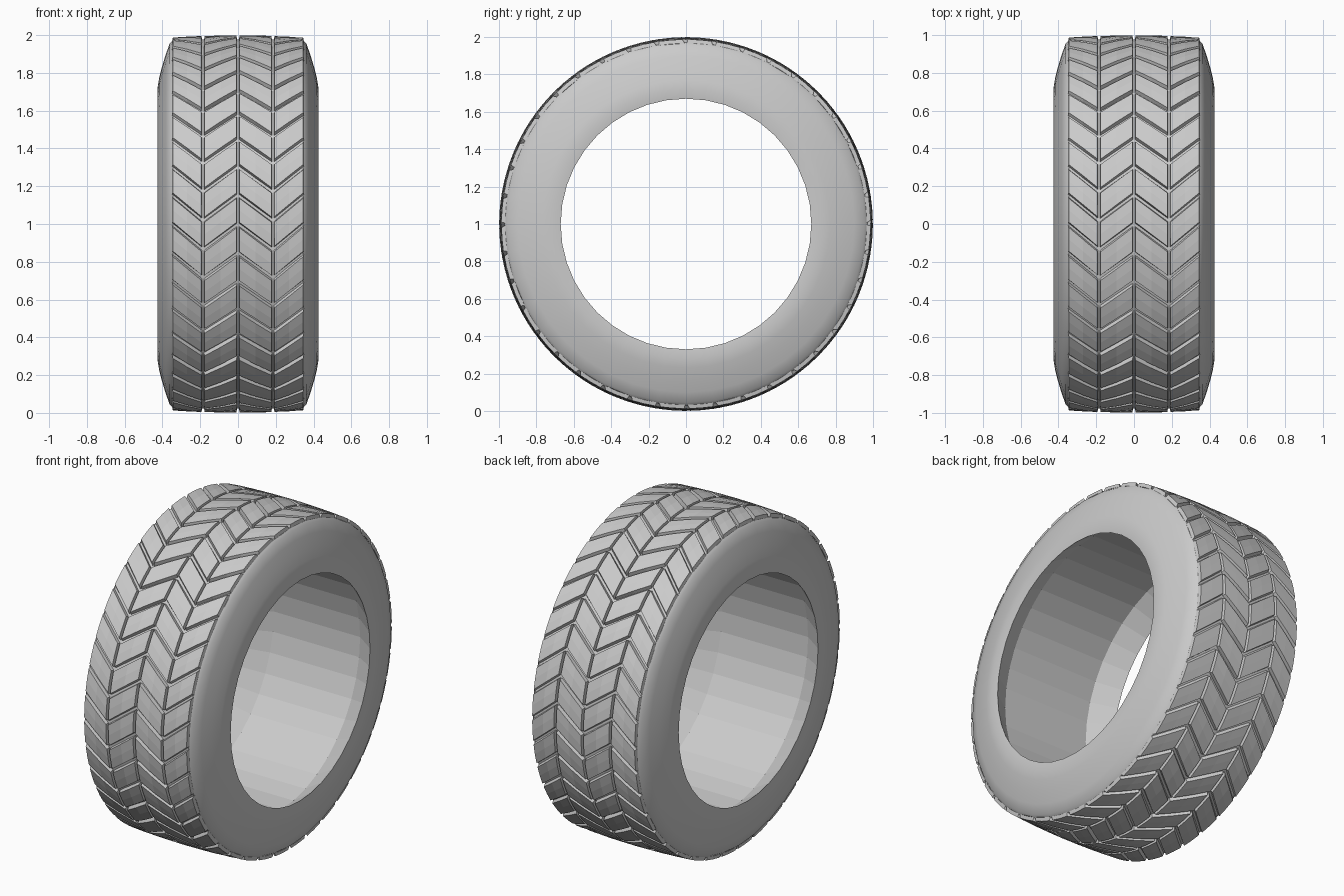
import bpy, bmesh, math

if "Cube" in bpy.data.objects:
    bpy.data.objects.remove(bpy.data.objects["Cube"])

N = 40                      # tread pitches and facets around the tyre
PITCH = 2 * math.pi / N


def pos(x, r, t):
    # t runs from the front (-y) upward and over to the back
    return (x, -r * math.cos(t), 1 + r * math.sin(t))


def finish(name, bm, fix=True):
    if fix:
        bmesh.ops.recalc_face_normals(bm, faces=bm.faces)
    me = bpy.data.meshes.new(name)
    bm.to_mesh(me)
    bm.free()
    ob = bpy.data.objects.new(name, me)
    bpy.context.collection.objects.link(ob)
    return ob


# Tyre carcass: closed hollow profile (x, radius) turned about the x axis
half = [(0.185, 0.976), (0.345, 0.970), (0.362, 0.955), (0.382, 0.90), (0.403, 0.83),
        (0.418, 0.77), (0.426, 0.72), (0.42, 0.67), (0.29, 0.76)]
profile = half + [(-x, r) for x, r in reversed(half)]
n = len(profile)
bm = bmesh.new()
rings = [[bm.verts.new(pos(x, r, k * PITCH)) for x, r in profile] for k in range(N)]
for k in range(N):
    a, b = rings[k], rings[(k + 1) % N]
    for i in range(n):
        j = (i + 1) % n
        f = bm.faces.new((a[i], a[j], b[j], b[i]))
        # sidewalls smooth, tread base and inner drum faceted
        f.smooth = 1 <= min(i, n - 2 - i) <= 6
bm.edges.ensure_lookup_table()
for e in bm.edges:
    if len(e.link_faces) == 2 and e.calc_face_angle(0) > math.radians(35):
        e.smooth = False
finish("tyre_carcass", bm)


# Tread blocks: four columns of slanted blocks forming a W-shaped pattern
def crown(x):
    return 0.999 - 0.012 * (abs(x) / 0.345) ** 2


def skew(x):
    d = abs(x)
    low = math.radians(-8)
    return low * d / 0.185 if d < 0.185 else low * (0.35 - d) / 0.165


def grid(bm, x0, x1, gap, t0, radius):
    rows = []
    for i in range(3):
        x = x0 + (x1 - x0) * i / 2
        rows.append([bm.verts.new(pos(x, radius(x), t0 + skew(x) + gap + (PITCH - 2 * gap) * j / 2))
                     for j in range(3)])
    return rows


def block(bm, x0, x1, t0):
    top = grid(bm, x0 + 0.004, x1 - 0.004, math.radians(0.85), t0, crown)
    low = grid(bm, x0, x1, math.radians(0.35), t0, lambda x: 0.966)
    for i in range(2):
        for j in range(2):
            bm.faces.new((top[i][j], top[i + 1][j], top[i + 1][j + 1], top[i][j + 1]))

    def rim(g):
        return [g[0][0], g[1][0], g[2][0], g[2][1], g[2][2], g[1][2], g[0][2], g[0][1]]
    a, b = rim(top), rim(low)
    for i in range(8):
        j = (i + 1) % 8
        bm.faces.new((a[i], b[i], b[j], a[j]))
    bm.faces.new(list(reversed(b)))


columns = [(0.004, 0.181), (0.189, 0.349)]
bm = bmesh.new()
for x0, x1 in columns + [(-b, -a) for a, b in columns]:
    for k in range(N):
        block(bm, x0, x1, k * PITCH)
finish("tread_blocks", bm)
